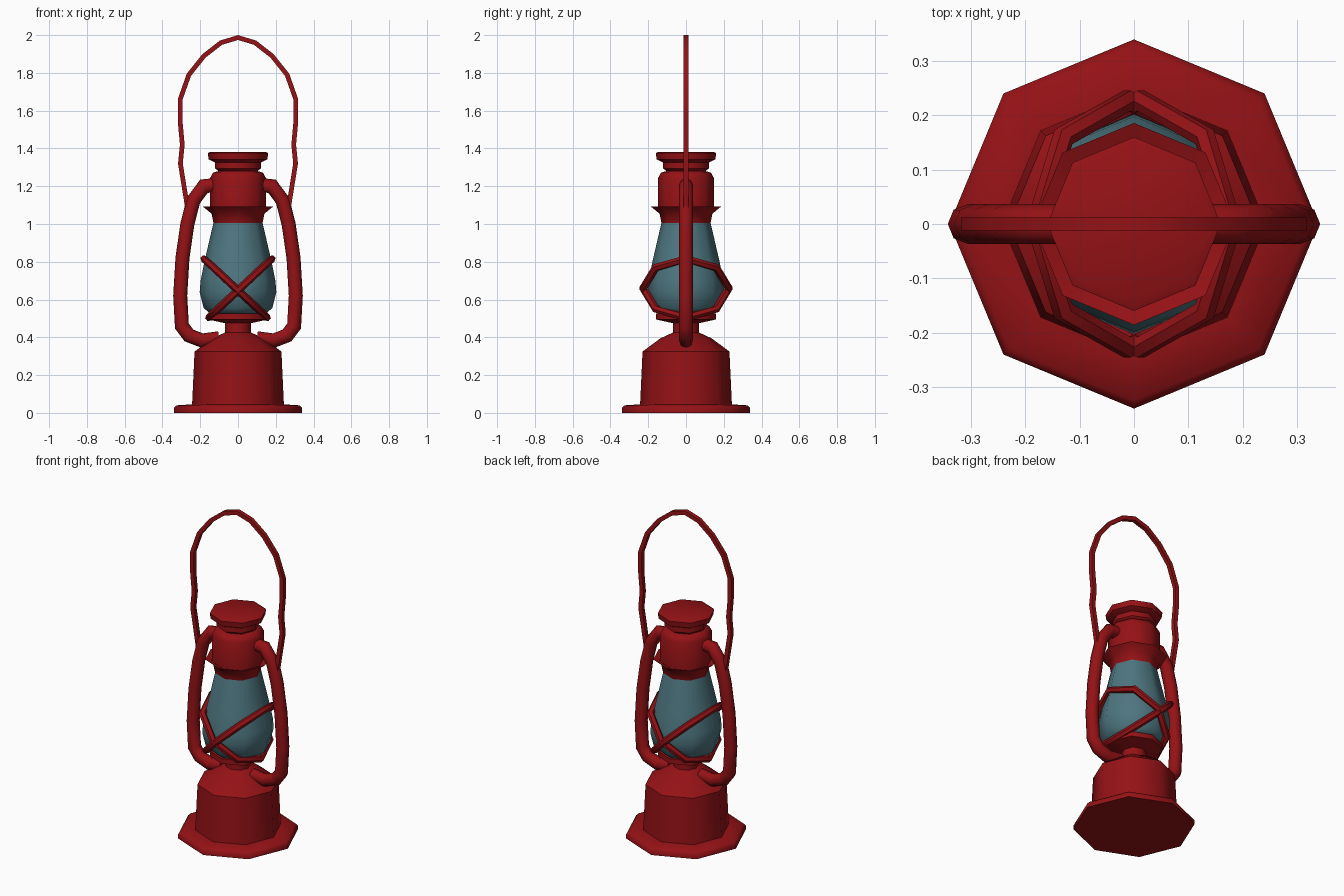
import bpy, bmesh, math
from mathutils import Vector

if "Cube" in bpy.data.objects:
    bpy.data.objects.remove(bpy.data.objects["Cube"])


def material(name, rgb):
    m = bpy.data.materials.new(name)
    m.diffuse_color = (*rgb, 1)
    m.use_nodes = True
    m.node_tree.nodes["Principled BSDF"].inputs["Base Color"].default_value = m.diffuse_color
    return m


RED = material("red_enamel", (0.30, 0.006, 0.008))
GLASS = material("blue_glass", (0.075, 0.18, 0.215))


def finish(name, bm, mat, angle):
    bmesh.ops.recalc_face_normals(bm, faces=bm.faces)
    me = bpy.data.meshes.new(name)
    bm.to_mesh(me)
    bm.free()
    me.materials.append(mat)
    ob = bpy.data.objects.new(name, me)
    bpy.context.collection.objects.link(ob)
    bpy.ops.object.select_all(action='DESELECT')
    ob.select_set(True)
    bpy.context.view_layer.objects.active = ob
    bpy.ops.object.shade_smooth_by_angle(angle=math.radians(angle))
    return ob


def bridge(bm, a, b):
    n = len(a)
    for i in range(n):
        bm.faces.new((a[i], a[(i + 1) % n], b[(i + 1) % n], b[i]))


def lathe(name, profile, mat, sides=8):
    """Turn an (r, z) profile about z, with flat end caps."""
    bm = bmesh.new()
    rings = [[bm.verts.new((r * math.cos(math.tau * i / sides),
                            r * math.sin(math.tau * i / sides), z))
              for i in range(sides)] for r, z in profile]
    for a, b in zip(rings, rings[1:]):
        bridge(bm, a, b)
    bm.faces.new(rings[0])
    bm.faces.new(rings[-1])
    return finish(name, bm, mat, 48)


def tube(name, path, normal, radius, sides, mat, closed=False, phase=0.0):
    """Sweep a polygon along a planar path with mitred corners."""
    pts = [Vector(p) for p in path]
    normal = Vector(normal).normalized()
    n = len(pts)
    bm = bmesh.new()
    rings = []
    for i, p in enumerate(pts):
        t_in = (p - pts[i - 1]).normalized() if closed or i else None
        t_out = (pts[(i + 1) % n] - p).normalized() if closed or i < n - 1 else t_in
        t_in = t_in or t_out
        t = (t_in + t_out).normalized()
        side = normal.cross(t) / t.dot(t_in)
        ring = []
        for k in range(sides):
            a = phase + math.tau * k / sides
            ring.append(bm.verts.new(p + radius * (math.cos(a) * normal + math.sin(a) * side)))
        rings.append(ring)
    for a, b in zip(rings, rings[1:]):
        bridge(bm, a, b)
    if closed:
        bridge(bm, rings[-1], rings[0])
    else:
        bm.faces.new(rings[0])
        bm.faces.new(rings[-1])
    return finish(name, bm, mat, 48)


# Fuel tank with foot flange and shoulder
lathe("fuel_tank", [(0.34, 0), (0.34, 0.025), (0.325, 0.04), (0.243, 0.045), (0.23, 0.325),
                    (0.135, 0.395), (0.07, 0.425), (0.07, 0.44)], RED)

# Burner cup under the glass
lathe("burner", [(0.07, 0.42), (0.07, 0.475), (0.16, 0.495), (0.16, 0.525), (0.13, 0.53)], RED)

# Glass globe
lathe("glass_globe", [(0.14, 0.52), (0.182, 0.555), (0.203, 0.64), (0.198, 0.70),
                      (0.178, 0.80), (0.128, 1.015)], GLASS)

# Chimney with drip ring, and vent cap
lathe("chimney", [(0.13, 1.005), (0.14, 1.055), (0.186, 1.092), (0.147, 1.076), (0.147, 1.245),
                  (0.132, 1.272), (0.103, 1.28), (0.122, 1.295), (0.122, 1.325)], RED)
lathe("vent_cap", [(0.122, 1.325), (0.155, 1.342), (0.16, 1.375), (0.145, 1.382)], RED)

# Side air tubes
side_path = [(0.11, 1.207), (0.18, 1.20), (0.236, 1.125), (0.268, 1.0), (0.294, 0.82),
             (0.306, 0.62), (0.297, 0.46), (0.26, 0.41), (0.19, 0.383), (0.10, 0.395)]
for s, label in ((1, "right"), (-1, "left")):
    tube(label + "_air_tube", [(s * x, 0, z) for x, z in side_path], (0, 1, 0), 0.037, 8, RED)

# Carrying bail
half = [(0.268, 1.09), (0.305, 1.32), (0.295, 1.42), (0.306, 1.54), (0.306, 1.66),
        (0.26, 1.79), (0.18, 1.89), (0.09, 1.96)]
bail = [(-x, 0, z) for x, z in half] + [(0, 0, 1.987)] + [(x, 0, z) for x, z in reversed(half)]
tube("carrying_bail", bail, (0, 1, 0), 0.0175, 4, RED, phase=math.pi / 4)

# Crossed guard wires: two tilted octagonal rings
tilt = math.radians(43)
c, d, R = math.cos(tilt), math.sin(tilt), 0.227
for s, label in ((1, "a"), (-1, "b")):
    ring = []
    for k in range(8):
        a = math.tau * k / 8
        u, v = R * math.cos(a), R * math.sin(a)
        ring.append((s * (0.0125 + u * c), v, 0.66 + u * d))
    tube("guard_wire_" + label, ring, (-s * d, 0, c), 0.02, 6, RED, closed=True)
